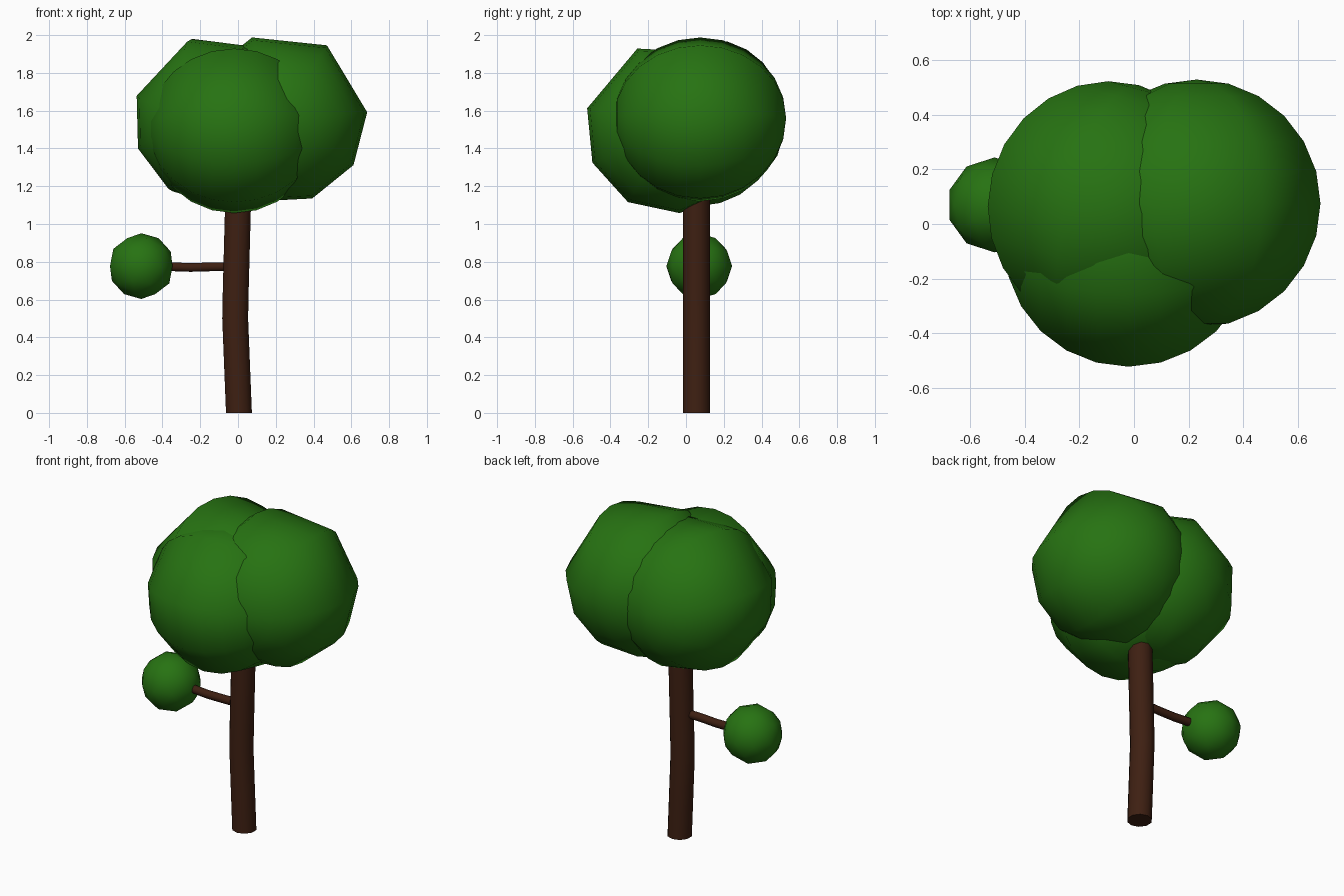
import bpy, bmesh
from math import sin, cos, pi, radians
from mathutils import Vector

if "Cube" in bpy.data.objects:
    bpy.data.objects.remove(bpy.data.objects["Cube"])


def material(name, color):
    m = bpy.data.materials.new(name)
    m.diffuse_color = (*color, 1)
    m.use_nodes = True
    m.node_tree.nodes["Principled BSDF"].inputs["Base Color"].default_value = m.diffuse_color
    return m


LEAF = material("leaf_green", (0.02, 0.17, 0.006))
BARK = material("bark_brown", (0.048, 0.014, 0.006))


def finish(name, bm, mat, angle):
    bmesh.ops.recalc_face_normals(bm, faces=bm.faces)
    me = bpy.data.meshes.new(name)
    bm.to_mesh(me)
    bm.free()
    me.materials.append(mat)
    ob = bpy.data.objects.new(name, me)
    bpy.context.collection.objects.link(ob)
    bpy.ops.object.select_all(action='DESELECT')
    ob.select_set(True)
    bpy.context.view_layer.objects.active = ob
    bpy.ops.object.shade_smooth_by_angle(angle=radians(angle))
    return ob


# Leaf ball: coarse profile around a horizontal axis, fine arcs between its poles
PROFILE = [110, 58, 4, -33, -69, -105, -141, -177, -213]
ARCS = 12


def leaf_ball(name, center, r, heading, tilt):
    out = Vector((cos(radians(heading)), sin(radians(heading)), 0))
    up = Vector((0, 0, 1))
    axis = up.cross(out)
    c = Vector(center)
    bm = bmesh.new()
    poles = [bm.verts.new(c + axis * r), bm.verts.new(c - axis * r)]
    strips = []
    for a in PROFILE:
        a = radians(a + tilt)
        d = out * cos(a) + up * sin(a)
        inner = [bm.verts.new(c + (axis * cos(pi * j / ARCS) + d * sin(pi * j / ARCS)) * r)
                 for j in range(1, ARCS)]
        strips.append([poles[0]] + inner + [poles[1]])
    for i, s in enumerate(strips):
        t = strips[i - 1]
        for j in range(ARCS):
            ring = [s[j], s[j + 1], t[j + 1], t[j]]
            bm.faces.new(list(dict.fromkeys(ring)))
    return finish(name, bm, LEAF, 80)


# Tube swept along a path, rings square to a main direction
def tube(name, path, radius, sides, u, v):
    u, v = Vector(u), Vector(v)
    bm = bmesh.new()
    rings = []
    for p in path:
        rings.append([bm.verts.new(Vector(p) + (u * cos(a) + v * sin(a)) * radius)
                      for a in (2 * pi * (i + 0.5) / sides for i in range(sides))])
    for r0, r1 in zip(rings, rings[1:]):
        for i in range(sides):
            bm.faces.new((r0[i - 1], r0[i], r1[i], r1[i - 1]))
    bm.faces.new(rings[0])
    bm.faces.new(rings[-1])
    return finish(name, bm, BARK, 60)


# Trunk and side branch
tube("trunk",
     [(0.005, 0.055, 0), (-0.005, 0.055, 0.25), (-0.015, 0.055, 0.5),
      (-0.012, 0.055, 0.65), (0, 0.055, 1.1), (0.002, 0.055, 1.25)],
     0.072, 10, (1, 0, 0), (0, 1, 0))
tube("branch",
     [(-0.03, 0.055, 0.775), (-0.15, 0.055, 0.773), (-0.25, 0.06, 0.77), (-0.42, 0.07, 0.776)],
     0.025, 8, (0, 1, 0), (0, 0, 1))

# Crown
leaf_ball("crown_right", (0.23, 0.075, 1.56), 0.455, 0, 0)
leaf_ball("crown_front", (-0.02, -0.08, 1.51), 0.455, -90, 9)
leaf_ball("crown_left", (-0.10, 0.07, 1.55), 0.455, 165, 13)

# Small leaf ball on the branch
bm = bmesh.new()
bmesh.ops.create_icosphere(bm, subdivisions=2, radius=0.174)
bmesh.ops.translate(bm, verts=bm.verts, vec=(-0.512, 0.07, 0.777))
finish("branch_leaves", bm, LEAF, 80)
